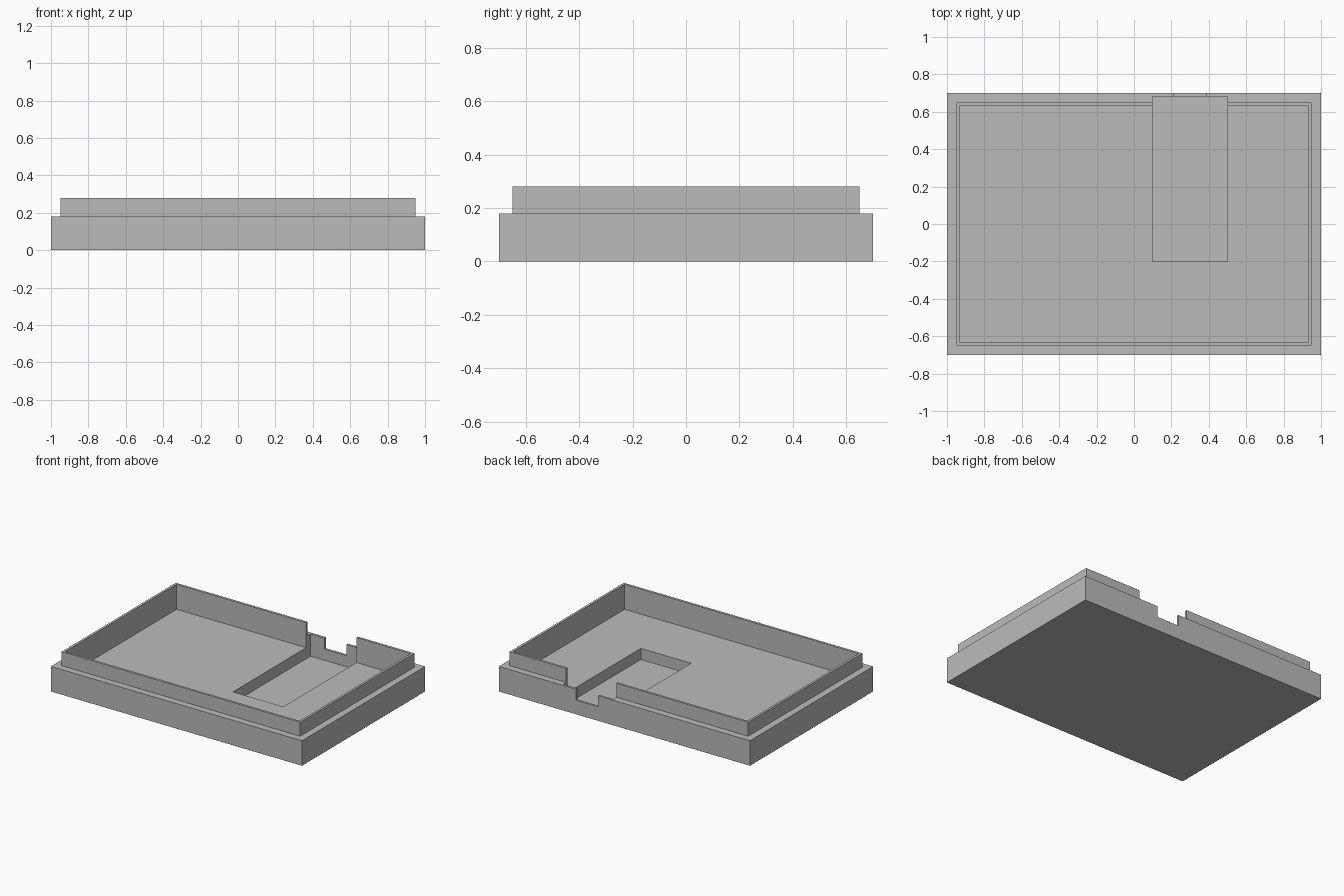
import bpy
import bmesh
from mathutils import Vector

default_cube = bpy.data.objects.get("Cube")
if default_cube:
    bpy.data.objects.remove(default_cube, do_unlink=True)

grey = bpy.data.materials.new("plain grey")
grey.use_nodes = True
colour = (0.5, 0.5, 0.5, 1)
grey.diffuse_color = colour
grey.node_tree.nodes["Principled BSDF"].inputs["Base Color"].default_value = colour


def box(name, low, high):
    """Box between two opposite corners."""
    low, high = Vector(low), Vector(high)
    bm = bmesh.new()
    bmesh.ops.create_cube(bm, size=1)
    bmesh.ops.scale(bm, vec=high - low, verts=bm.verts)
    bmesh.ops.translate(bm, vec=(low + high) / 2, verts=bm.verts)
    mesh = bpy.data.meshes.new(name)
    bm.to_mesh(mesh)
    bm.free()
    mesh.materials.append(grey)
    obj = bpy.data.objects.new(name, mesh)
    bpy.context.collection.objects.link(obj)
    return obj


def combine(target, tool, operation):
    """Apply a boolean and discard the tool object."""
    tool.hide_render = True
    mod = target.modifiers.new(tool.name, 'BOOLEAN')
    mod.operation = operation
    mod.solver = 'EXACT'
    mod.object = tool
    bpy.context.view_layer.objects.active = target
    bpy.ops.object.modifier_apply(modifier=mod.name)
    bpy.data.objects.remove(tool, do_unlink=True)


BASE_TOP, LIP_TOP, FLOOR, POCKET_FLOOR = 0.18, 0.28, 0.1, 0.02
ABOVE = 0.4
WALL = 0.017

# Outer base with the raised, set-in lip
tray = box("case_tray", (-1, -0.7, 0), (1, 0.7, BASE_TOP))
lip = box("lip", (-0.95, -0.65, 0.05), (0.95, 0.65, LIP_TOP))
combine(tray, lip, 'UNION')

# Main hollow inside the lip
inner_x, inner_y = 0.95 - WALL, 0.65 - WALL
cavity = box("cavity_cutter", (-inner_x, -inner_y, FLOOR), (inner_x, inner_y, ABOVE))
combine(tray, cavity, 'DIFFERENCE')

# Deeper pocket that breaks through the back lip
pocket = box("pocket_cutter", (0.1, -0.2, POCKET_FLOOR), (0.5, 0.7 - WALL, ABOVE))
combine(tray, pocket, 'DIFFERENCE')

# Connector notch in the thin wall behind the pocket
notch = box("notch_cutter", (0.21, 0.6, FLOOR), (0.387, 0.8, ABOVE))
combine(tray, notch, 'DIFFERENCE')
